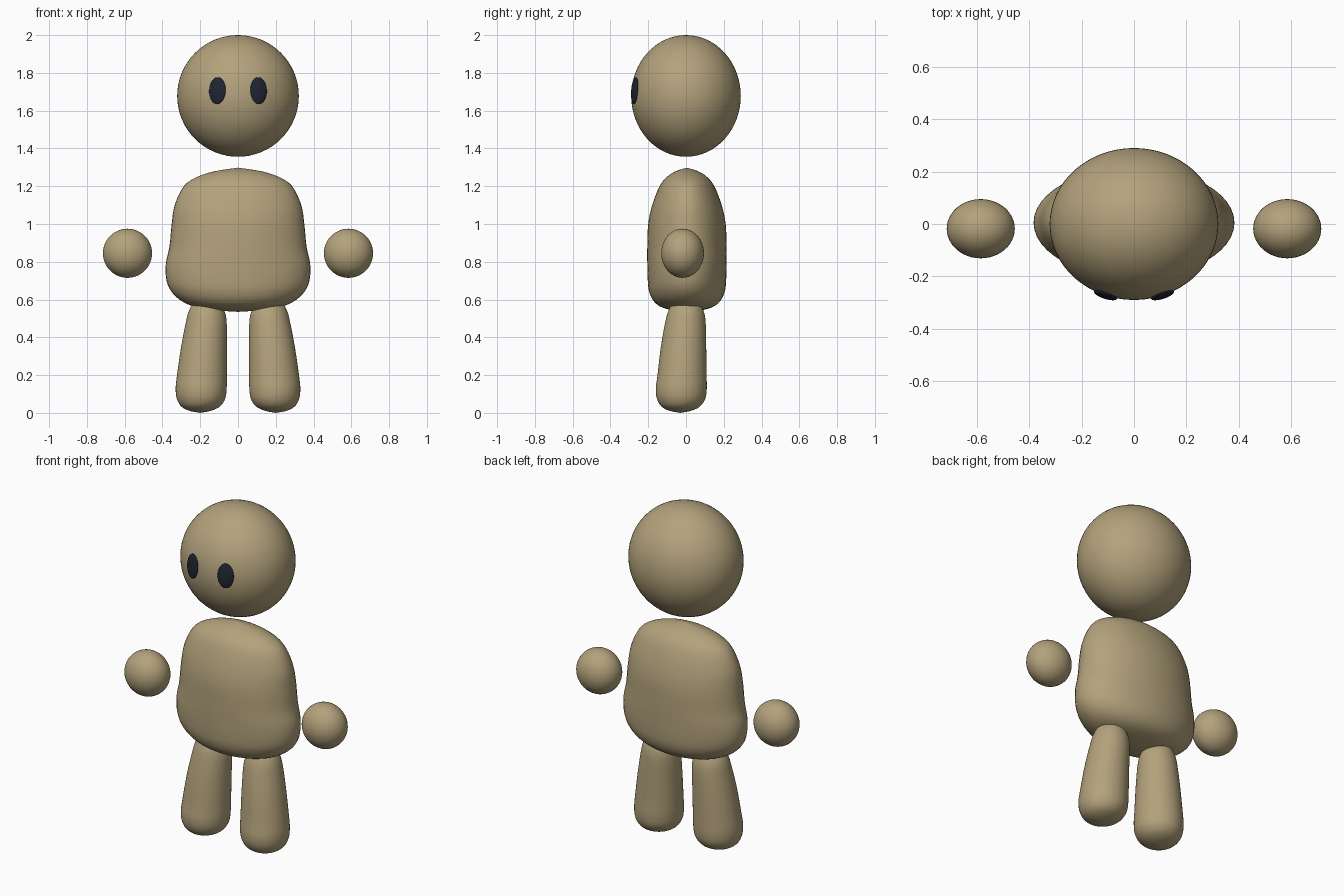
import bpy, bmesh
from math import sin, cos, pi, atan2, sqrt
from mathutils import Vector

if "Cube" in bpy.data.objects:
    bpy.data.objects.remove(bpy.data.objects["Cube"])


def material(name, color):
    m = bpy.data.materials.new(name)
    m.diffuse_color = color
    m.use_nodes = True
    m.node_tree.nodes["Principled BSDF"].inputs["Base Color"].default_value = m.diffuse_color
    return m


TAN = material("tan", (0.45, 0.36, 0.20, 1))
DARK = material("dark", (0.014, 0.018, 0.032, 1))


def finish(obj, mat):
    obj.data.materials.append(mat)
    for p in obj.data.polygons:
        p.use_smooth = True
    return obj


def ellipsoid(name, center, radii, mat, rot=(0, 0, 0), seg=48):
    bpy.ops.mesh.primitive_uv_sphere_add(segments=seg, ring_count=seg // 2, radius=1,
                                         location=center, rotation=rot)
    obj = bpy.context.object
    obj.name = name
    obj.scale = radii
    return finish(obj, mat)


def smooth_path(rows, steps=4):
    # Catmull-Rom spline through the section rows
    pts = [Vector(r) for r in rows]
    pts = [pts[0]] + pts + [pts[-1]]
    out = []
    for a, b, c, d in zip(pts, pts[1:], pts[2:], pts[3:]):
        for i in range(steps):
            t = i / steps
            out.append(0.5 * (2 * b + (c - a) * t + (2 * a - 5 * b + 4 * c - d) * t * t
                              + (3 * b - a - 3 * c + d) * t ** 3))
    return out + [pts[-1]]


def loft(name, rows, mat, side=1, n=48):
    # rows: z, centre x, radius x, centre y, radius y; first and last are poles
    secs = smooth_path(rows)
    bm = bmesh.new()
    lo, hi = [bm.verts.new((side * s[1], s[3], s[0])) for s in (secs[0], secs[-1])]
    rings = [[bm.verts.new((side * (s[1] + s[2] * cos(2 * pi * k / n)),
                            s[3] + s[4] * sin(2 * pi * k / n), s[0]))
              for k in range(n)] for s in secs[1:-1]]
    for k in range(n):
        j = (k + 1) % n
        bm.faces.new((lo, rings[0][j], rings[0][k]))
        bm.faces.new((hi, rings[-1][k], rings[-1][j]))
        for a, b in zip(rings, rings[1:]):
            bm.faces.new((a[k], a[j], b[j], b[k]))
    bmesh.ops.recalc_face_normals(bm, faces=bm.faces)
    me = bpy.data.meshes.new(name)
    bm.to_mesh(me)
    bm.free()
    obj = bpy.data.objects.new(name, me)
    bpy.context.collection.objects.link(obj)
    return finish(obj, mat)


# Head
HX, HY, HZ, HC = 0.322, 0.29, 0.322, 1.678
ellipsoid("head", (0, 0, HC), (HX, HY, HZ), TAN, seg=64)

# Torso: broad rounded sack, flattened front to back
torso = [(0.535, 0, 0), (0.545, 0.14, 0.085), (0.565, 0.24, 0.145), (0.6, 0.31, 0.182),
         (0.65, 0.358, 0.202), (0.71, 0.38, 0.208), (0.79, 0.382, 0.21), (0.88, 0.363, 0.21),
         (1.0, 0.351, 0.205), (1.1, 0.335, 0.184), (1.2, 0.287, 0.145), (1.25, 0.215, 0.105),
         (1.28, 0.12, 0.058), (1.298, 0, 0)]
loft("torso", [(z, 0, rx, 0.005, ry) for z, rx, ry in torso], TAN)

# Leg sections
leg = [(0.0, 0.2, 0, -0.03, 0), (0.012, 0.2, 0.06, -0.03, 0.06),
       (0.035, 0.198, 0.103, -0.028, 0.103), (0.075, 0.196, 0.128, -0.026, 0.128),
       (0.13, 0.195, 0.135, -0.025, 0.135), (0.2, 0.191, 0.132, -0.021, 0.13),
       (0.35, 0.18, 0.121, -0.013, 0.12), (0.48, 0.168, 0.108, -0.003, 0.107),
       (0.54, 0.166, 0.094, 0, 0.093), (0.58, 0.165, 0.068, 0, 0.068),
       (0.6, 0.165, 0, 0, 0)]

# Mirrored parts
for side, tag in ((-1, "right"), (1, "left")):
    loft(tag + "_leg", leg, TAN, side)
    ellipsoid(tag + "_hand", (side * 0.585, -0.018, 0.845), (0.13, 0.113, 0.13), TAN)
    # Eye: thin oval lying on the head surface
    ex, ez = 0.109, 1.706
    ey = -HY * sqrt(1 - (ex / HX) ** 2 - ((ez - HC) / HZ) ** 2)
    normal = Vector((ex / HX ** 2, ey / HY ** 2, (ez - HC) / HZ ** 2)).normalized()
    yaw = side * atan2(normal.x, -normal.y)
    ellipsoid(tag + "_eye", (side * ex, ey, ez), (0.046, 0.013, 0.071), DARK,
              (-normal.z, 0, yaw), 32)
